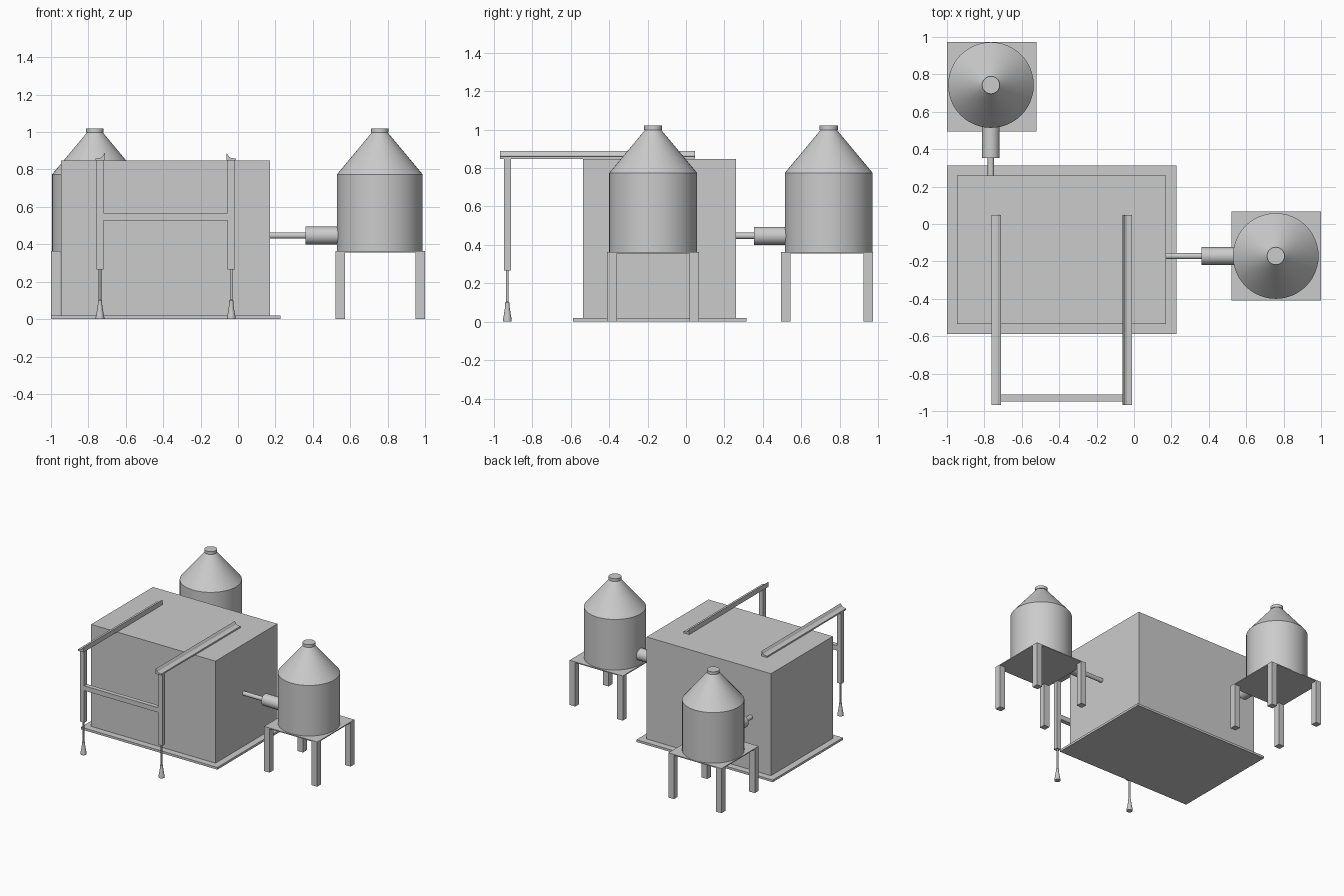
import bpy, bmesh, math
from mathutils import Matrix, Vector

cube = bpy.data.objects.get("Cube")
if cube:
    bpy.data.objects.remove(cube, do_unlink=True)

# One plain grey for everything
grey = bpy.data.materials.new("plain grey")
grey.use_nodes = True
GREY = (0.6, 0.6, 0.6, 1.0)
grey.diffuse_color = GREY
grey.node_tree.nodes["Principled BSDF"].inputs["Base Color"].default_value = GREY


def finish(bm, name, smooth=False):
    bmesh.ops.recalc_face_normals(bm, faces=bm.faces)
    mesh = bpy.data.meshes.new(name)
    bm.to_mesh(mesh)
    bm.free()
    mesh.materials.append(grey)
    obj = bpy.data.objects.new(name, mesh)
    bpy.context.collection.objects.link(obj)
    if smooth:
        bpy.ops.object.select_all(action='DESELECT')
        obj.select_set(True)
        bpy.context.view_layer.objects.active = obj
        bpy.ops.object.shade_smooth_by_angle(angle=math.radians(25))
    return obj


def box(name, lo, hi):
    lo, hi = Vector(lo), Vector(hi)
    bm = bmesh.new()
    bmesh.ops.create_cube(bm, size=1, matrix=Matrix.Translation((lo + hi) / 2)
                          @ Matrix.Diagonal((*(hi - lo), 1)))
    return finish(bm, name)


def lathe(name, profile, origin, direction=(0, 0, 1), steps=48):
    """Spin (radius, height) points around an axis and place the result."""
    bm = bmesh.new()
    verts = [bm.verts.new((r, 0, h)) for r, h in profile]
    edges = [bm.edges.new(pair) for pair in zip(verts, verts[1:])]
    bmesh.ops.spin(bm, geom=verts + edges, cent=(0, 0, 0), axis=(0, 0, 1),
                   angle=math.tau, steps=steps)
    bmesh.ops.remove_doubles(bm, verts=bm.verts, dist=1e-5)
    turn = Vector((0, 0, 1)).rotation_difference(Vector(direction)).to_matrix().to_4x4()
    bm.transform(Matrix.Translation(origin) @ turn)
    return finish(bm, name, smooth=True)


def extrude_y(name, profile, y0, y1):
    """Extrude an (x, z) outline along y."""
    bm = bmesh.new()
    face = bm.faces.new([bm.verts.new((x, y0, z)) for x, z in profile])
    new = bmesh.ops.extrude_face_region(bm, geom=[face])["geom"]
    bmesh.ops.translate(bm, vec=(0, y1 - y0, 0),
                        verts=[v for v in new if isinstance(v, bmesh.types.BMVert)])
    return finish(bm, name)


# Main housing on its base plate
box("base_plate", (-1.0, -0.588, 0), (0.226, 0.314, 0.018))
box("housing", (-0.946, -0.535, 0.018), (0.172, 0.26, 0.847))

# Tanks on four-legged tables, each piped to the housing
TABLE_HALF, LEG = 0.239, 0.05
TABLE_BOTTOM, TABLE_TOP = 0.355, 0.363
TANK = [(0, 0.363), (0.229, 0.363), (0.229, 0.774), (0.043, 0.997),
        (0.047, 0.997), (0.047, 1.02), (0, 1.02)]
PIPE_Z = 0.447


def tank_unit(side, table, tank, wall, direction):
    tx, ty = table
    box(side + "_table_top", (tx - TABLE_HALF, ty - TABLE_HALF, TABLE_BOTTOM),
        (tx + TABLE_HALF, ty + TABLE_HALF, TABLE_TOP))
    c = TABLE_HALF - LEG / 2
    for i, (sx, sy) in enumerate([(-1, -1), (1, -1), (1, 1), (-1, 1)]):
        x, y = tx + sx * c, ty + sy * c
        box(f"{side}_table_leg_{i + 1}", (x - LEG / 2, y - LEG / 2, 0),
            (x + LEG / 2, y + LEG / 2, TABLE_BOTTOM))
    lathe(side + "_tank", TANK, (*tank, 0))
    # Thin pipe leaves the wall, thick sleeve enters the tank
    pipe = [(0, -0.005), (0.017, -0.005), (0.017, 0.19), (0.047, 0.19),
            (0.047, 0.40), (0, 0.40)]
    if side == "back":
        pipe = [(r, h if h < 0 else h - 0.096) for r, h in pipe]
    lathe(side + "_pipe", pipe, (*wall, PIPE_Z), direction, 32)


tank_unit("left", (0.76, -0.171), (0.758, -0.171), (0.172, -0.171), (1, 0, 0))
tank_unit("back", (-0.761, 0.734), (-0.765, 0.743), (-0.765, 0.26), (0, 1, 0))

# Lifting frame: rails over the housing, hanging posts, rods and feet
MID = -0.387
RAIL = [(0.375, 0.847), (0.375, 0.859), (0.349, 0.862), (0.339, 0.868),
        (0.334, 0.877), (0.325, 0.888), (0.325, 0.847)]
FOOT = [(0, 0), (0.023, 0), (0.023, 0.012), (0.019, 0.03), (0.011, 0.082),
        (0.011, 0.10), (0.007, 0.104), (0.007, 0.268), (0, 0.268)]
for name, s in (("left", 1), ("right", -1)):
    extrude_y(name + "_rail", [(MID + s * x, z) for x, z in RAIL], -0.968, 0.047)
    px = MID + s * 0.351
    box(name + "_post", (px - 0.019, -0.948, 0.266), (px + 0.019, -0.912, 0.849))
    lathe(name + "_rod_and_foot", FOOT, (px, -0.93, 0), steps=24)
box("crossbar", (MID - 0.333, -0.948, 0.527), (MID + 0.333, -0.912, 0.566))
